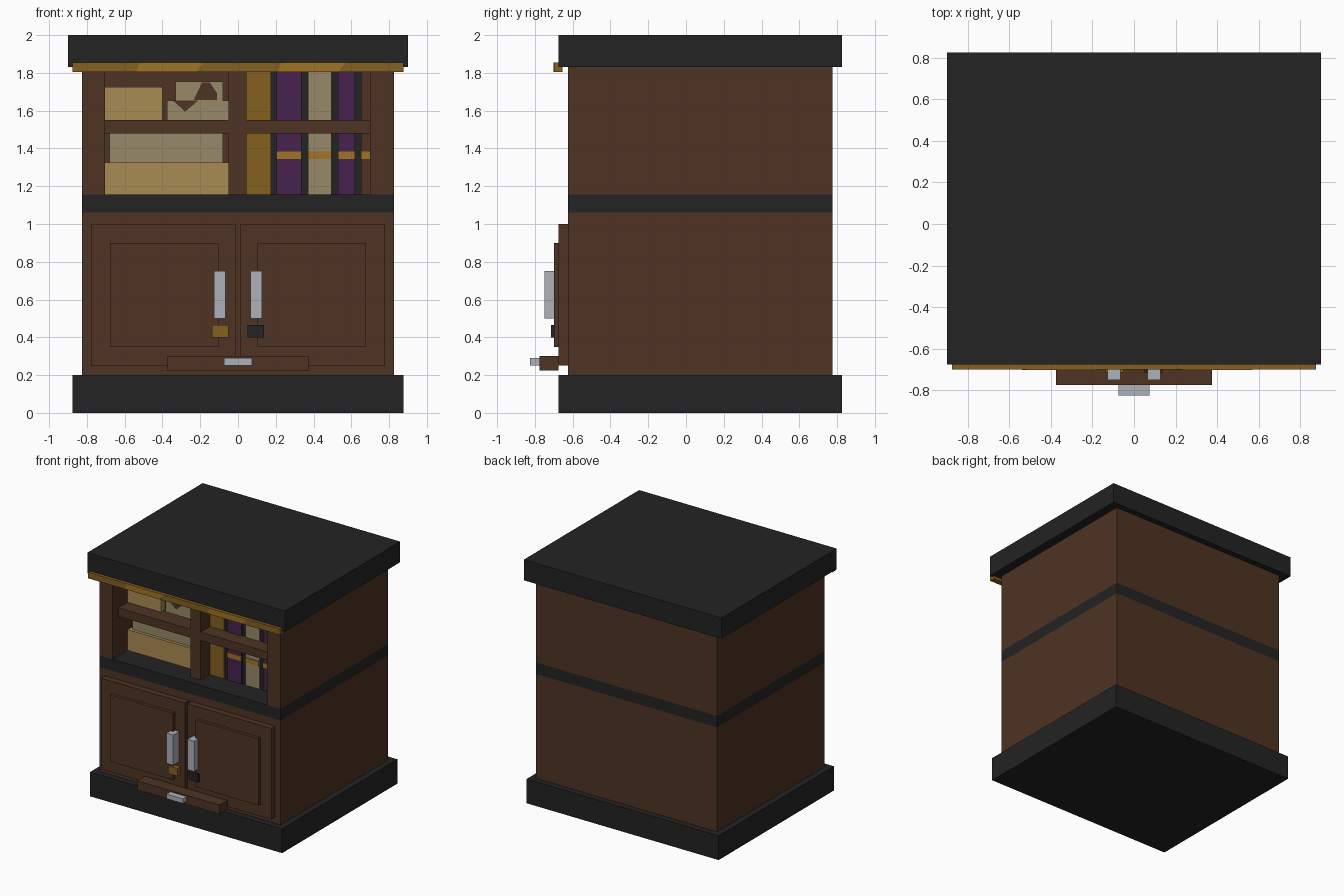
import bpy

if "Cube" in bpy.data.objects:
    bpy.data.objects.remove(bpy.data.objects["Cube"])


def lin(c):
    c /= 255
    return c / 12.92 if c <= 0.04045 else ((c + 0.055) / 1.055) ** 2.4


def mat(name, r, g, b):
    m = bpy.data.materials.new(name)
    m.diffuse_color = (lin(r), lin(g), lin(b), 1)
    m.use_nodes = True
    m.node_tree.nodes["Principled BSDF"].inputs["Base Color"].default_value = m.diffuse_color
    return m


WOOD = mat("brown wood", 78, 51, 35)
BLACK = mat("charcoal", 35, 35, 35)
GOLD = mat("dark gold", 132, 96, 32)
BRIGHT = mat("bright gold", 160, 115, 38)
PURPLE = mat("purple cloth", 70, 34, 77)
CREAM = mat("parchment", 151, 137, 106)
TAN = mat("tan card", 170, 139, 84)
SILVER = mat("silver", 174, 177, 184)


def prism(name, outline, y0, y1, m):
    """Extrude an x-z outline (counter-clockwise from the front) from y0 to y1."""
    n = len(outline)
    verts = [(x, y0, z) for x, z in outline] + [(x, y1, z) for x, z in outline]
    faces = [tuple(range(n)), tuple(range(2 * n - 1, n - 1, -1))]
    faces += [(i, i + n, (i + 1) % n + n, (i + 1) % n) for i in range(n)]
    me = bpy.data.meshes.new(name)
    me.from_pydata(verts, [], faces)
    me.materials.append(m)
    ob = bpy.data.objects.new(name, me)
    bpy.context.collection.objects.link(ob)
    return ob


def box(name, x0, x1, y0, y1, z0, z1, m):
    return prism(name, [(x0, z0), (x1, z0), (x1, z1), (x0, z1)], y0, y1, m)


# Main carcass
F, B = -0.625, 0.775
BACK = -0.38
box("plinth", -0.875, 0.875, -0.675, 0.825, 0, 0.2, BLACK)
box("lower_cabinet", -0.825, 0.825, F, B, 0.2, 1.06, WOOD)
box("counter", -0.825, 0.825, F, B, 1.06, 1.155, BLACK)
box("upper_back", -0.825, 0.825, BACK, B, 1.155, 1.83, WOOD)
box("left_stile", -0.825, -0.705, F, BACK, 1.155, 1.83, WOOD)
box("right_stile", 0.70, 0.825, F, BACK, 1.155, 1.83, WOOD)
box("top_slab", -0.9, 0.9, -0.675, 0.825, 1.83, 2.0, BLACK)

# Shelf and divider
box("divider", -0.05, 0.045, -0.55, BACK, 1.155, 1.83, WOOD)
box("left_shelf", -0.705, -0.05, -0.55, BACK, 1.48, 1.55, WOOD)
box("right_shelf", 0.045, 0.70, -0.55, BACK, 1.48, 1.55, WOOD)

# Gilded crown trim with brighter worn patches
box("crown_trim", -0.875, 0.875, -0.70, -0.655, 1.805, 1.855, GOLD)
for a in (-0.54, 0.21):
    prism("trim_patch", [(a, 1.806), (a + 0.32, 1.806), (a + 0.36, 1.854), (a + 0.02, 1.854)],
          -0.702, -0.70, BRIGHT)

# Stored boxes on the left shelves
box("lower_box", -0.705, -0.05, -0.43, BACK, 1.155, 1.325, TAN)
box("lower_paper_stack", -0.68, -0.08, -0.405, BACK, 1.325, 1.48, CREAM)
box("upper_box", -0.705, -0.40, -0.43, BACK, 1.55, 1.725, TAN)
box("upper_paper_stack", -0.375, -0.05, -0.405, BACK, 1.55, 1.655, CREAM)
box("upper_paper_roll", -0.33, -0.08, -0.40, BACK, 1.655, 1.755, CREAM)
prism("lower_paper_mark", [(-0.28, 1.595), (-0.21, 1.654), (-0.345, 1.654)], -0.407, -0.405, WOOD)
prism("upper_paper_mark", [(-0.235, 1.656), (-0.11, 1.656), (-0.11, 1.69), (-0.15, 1.75),
                           (-0.19, 1.75)], -0.402, -0.40, WOOD)

# Row of books, dark gaps between them, gilded bands on the spines
box("book_gaps", 0.045, 0.65, -0.42, BACK, 1.155, 1.805, BLACK)
books = [(0.045, 0.175, GOLD), (0.205, 0.335, PURPLE), (0.37, 0.495, CREAM),
         (0.53, 0.62, PURPLE), (0.65, 0.70, WOOD)]
for i, (a, b, m) in enumerate(books):
    box("book", a, b, -0.43, BACK, 1.155, 1.805, m)
    if i:
        box("book_band", a, b, -0.437, -0.43, 1.345, 1.385, BRIGHT)

# Doors with raised panels, handles and lock plates
for s, side, m in ((-1, "left", GOLD), (1, "right", BLACK)):
    def part(name, a, b, *rest):
        x0, x1 = sorted((s * a, s * b))
        box(side + "_" + name, x0, x1, *rest)
    part("door", 0.012, 0.777, -0.675, F, 0.25, 1.0, WOOD)
    part("door_panel", 0.103, 0.677, -0.70, -0.675, 0.35, 0.9, WOOD)
    part("handle", 0.065, 0.127, -0.75, -0.675, 0.5, 0.75, SILVER)
    part("lock_plate", 0.05, 0.138, -0.715, -0.675, 0.4, 0.465, m)

# Small drawer and its pull
box("drawer", -0.375, 0.375, -0.775, -0.675, 0.225, 0.3, WOOD)
box("drawer_pull", -0.075, 0.075, -0.825, -0.775, 0.252, 0.29, SILVER)
